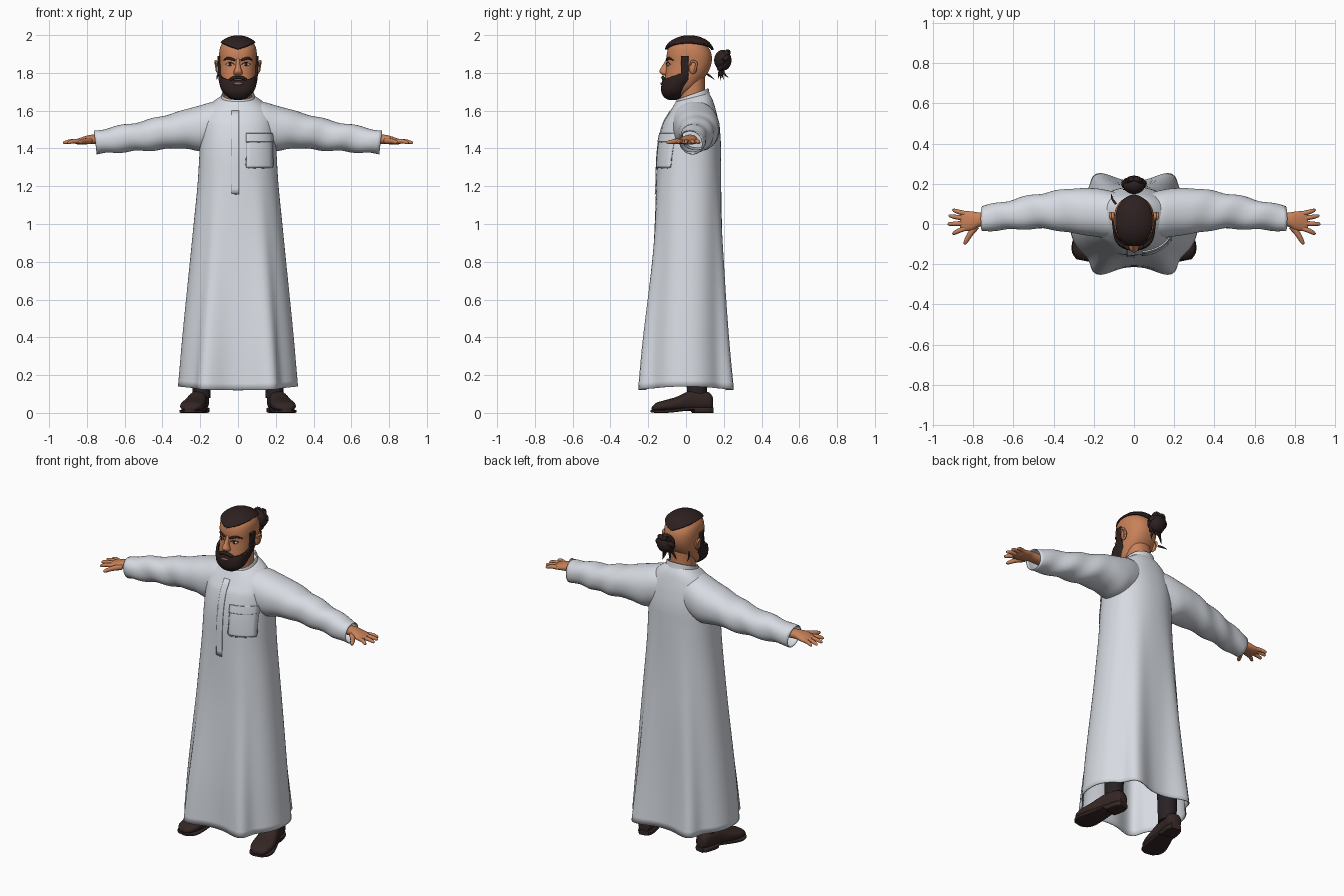
import bpy, bmesh, math
from mathutils import Vector
from mathutils.bvhtree import BVHTree

cube = bpy.data.objects.get("Cube")
if cube:
    bpy.data.objects.remove(cube, do_unlink=True)


def material(name, r, g, b):
    m = bpy.data.materials.new(name)
    m.use_nodes = True
    m.diffuse_color = (r, g, b, 1)
    node = m.node_tree.nodes["Principled BSDF"]
    node.inputs["Base Color"].default_value = (r, g, b, 1)
    node.inputs["Roughness"].default_value = 0.8
    return m


CLOTH = material("robe white", .68, .71, .76)
SEAM = material("seam grey", .25, .26, .29)
SKIN = material("warm skin", .58, .22, .1)
HAIR = material("dark brown hair", .026, .015, .014)
SHOE = material("brown leather", .034, .02, .018)
SOCK = material("dark trousers", .022, .016, .018)
WHITE = material("eye white", .7, .68, .65)
IRIS = material("dark iris", .03, .015, .01)
LIP = material("lips", .3, .12, .1)


def clamp(v):
    return max(0, min(1, v))


def smooth_rows(rows, steps):
    # Catmull-Rom interpolation through rows of any width
    out = []
    last = len(rows) - 1
    for i in range(last):
        a, b, c, d = (rows[max(0, min(last, i + k))] for k in (-1, 0, 1, 2))
        for s in range(steps):
            t = s / steps
            out.append([q + t * (r - p + t * (2 * p - 5 * q + 4 * r - e + t * (3 * q - 3 * r + e - p))) / 2
                        for p, q, r, e in zip(a, b, c, d)])
    return out + [list(rows[-1])]


def finish(name, bm, mat, thick=0, offset=-1):
    bmesh.ops.recalc_face_normals(bm, faces=bm.faces)
    mesh = bpy.data.meshes.new(name)
    bm.to_mesh(mesh)
    bm.free()
    mesh.materials.append(mat)
    mesh.shade_smooth()
    mesh.set_sharp_from_angle(angle=math.radians(50))
    ob = bpy.data.objects.new(name, mesh)
    bpy.context.collection.objects.link(ob)
    if thick:
        mod = ob.modifiers.new("thickness", "SOLIDIFY")
        mod.thickness, mod.offset = thick, offset
    return ob


def loft(name, mat, rows, place=None, n=48, p=2.2, steps=4, ends=(True, True), thick=0, windows=()):
    # rows hold: position along the axis, then low and high limits across it
    place = place or (lambda u, v, t, a: (u, v, t))
    bm = bmesh.new()
    rings = []
    for t, u0, u1, v0, v1 in smooth_rows(rows, steps):
        ring = []
        for i in range(n):
            a = math.tau * (i + .5) / n
            c, s = math.cos(a), math.sin(a)
            u = (u0 + u1) / 2 + (u1 - u0) / 2 * math.copysign(abs(c) ** (2 / p), c)
            v = (v0 + v1) / 2 + (v1 - v0) / 2 * math.copysign(abs(s) ** (2 / p), s)
            ring.append(bm.verts.new(place(u, v, t, a)))
        rings.append(ring)
    for r, q in zip(rings, rings[1:]):
        for i in range(n):
            bm.faces.new((r[i], r[(i + 1) % n], q[(i + 1) % n], q[i]))
    for end, ring in zip(ends, (rings[0], rings[-1])):
        if end:
            bm.faces.new(ring)
    # each window is a convex opening bounded by planes
    for planes in windows:
        planes = [(Vector(co), Vector(no)) for co, no in planes]
        for co, no in planes:
            geom = bm.verts[:] + bm.edges[:] + bm.faces[:]
            bmesh.ops.bisect_plane(bm, geom=geom, plane_co=co, plane_no=no, dist=1e-5)
        gone = [f for f in bm.faces
                if all((f.calc_center_median() - co).dot(no) > 0 for co, no in planes)]
        bmesh.ops.delete(bm, geom=gone, context="FACES")
    return finish(name, bm, mat, thick)


def sym(rows):
    return [(z, -w, w, f, b) for z, w, f, b in rows]


def strand(name, mat, points, steps=5):
    # round tapered tube through (x, y, z, radius)
    pts = smooth_rows(points, steps)
    cu = bpy.data.curves.new(name, "CURVE")
    cu.dimensions = "3D"
    cu.bevel_depth, cu.bevel_resolution, cu.use_fill_caps = 1, 3, True
    sp = cu.splines.new("POLY")
    sp.points.add(len(pts) - 1)
    for q, (x, y, z, r) in zip(sp.points, pts):
        q.co, q.radius = (x, y, z, 1), r
    cu.materials.append(mat)
    ob = bpy.data.objects.new(name, cu)
    bpy.context.collection.objects.link(ob)
    bpy.ops.object.select_all(action="DESELECT")
    ob.select_set(True)
    bpy.context.view_layer.objects.active = ob
    bpy.ops.object.convert(target="MESH")


def blob(name, mat, centre, size):
    bm = bmesh.new()
    bmesh.ops.create_uvsphere(bm, u_segments=24, v_segments=16, radius=1)
    bmesh.ops.scale(bm, vec=size, verts=bm.verts)
    bmesh.ops.translate(bm, vec=centre, verts=bm.verts)
    return finish(name, bm, mat)


def front_of(ob):
    bm = bmesh.new()
    bm.from_mesh(ob.data)
    tree = BVHTree.FromBMesh(bm)
    bm.free()
    return lambda x, z: tree.ray_cast(Vector((x, -1, z)), Vector((0, 1, 0)))[0].y


# Robe body with hem folds and a collar opening sloping to the front
def drape(x, y, t, a):
    w = clamp((1.35 - t) / 1.22) ** 1.2
    ph = math.degrees(math.atan2(abs(math.sin(a)), abs(math.cos(a))))
    side = math.cos(a) ** 2
    k = 1 + w * (.24 * math.exp(-((ph - 63) / 13) ** 2) + .12 * side - .12)
    slope = .25 * clamp((t - 1.54) / .13) * (y - .035)
    return x * k, y * k, t + .02 * w ** 9 * side + slope


robe = loft("robe_body", CLOTH, sym([
    (.12, .318, -.243, .243), (.4, .295, -.225, .225), (.8, .255, -.185, .205),
    (1.0, .235, -.17, .195), (1.2, .215, -.16, .188), (1.36, .205, -.153, .185),
    (1.46, .2, -.14, .183), (1.54, .193, -.118, .172), (1.6, .172, -.09, .155),
    (1.64, .137, -.07, .14), (1.67, .095, -.055, .122)]),
    drape, n=96, p=2.3, steps=5, ends=(False, True), thick=.006)
chest = front_of(robe)

# Standing collar and neck
loft("collar", CLOTH, sym([(0, .102, -.067, .137), (.5, .091, -.055, .126), (1, .086, -.05, .12)]),
     lambda x, y, t, a: (x, y, 1.632 + .056 * t + (.22 + .13 * t) * (y - .035)),
     ends=(False, False), thick=.007)
loft("neck", SKIN, sym([(1.6, .075, -.035, .105), (1.7, .07, -.035, .1), (1.8, .07, -.03, .1)]))

# Front placket, chest pocket and its flap
for name, x0, x1, z0, z1, lift in (("placket", -.034, .004, 1.16, 1.6, 0),
                                   ("pocket", .045, .183, 1.3, 1.46, 0),
                                   ("pocket_flap", .042, .186, 1.435, 1.48, .004)):
    bm = bmesh.new()
    bmesh.ops.create_grid(bm, x_segments=8, y_segments=16, size=.5)
    for v in bm.verts:
        x, z = x0 + (v.co.x + .5) * (x1 - x0), z0 + (v.co.y + .5) * (z1 - z0)
        v.co = (x, chest(x, z) - lift - .001, z)
    finish(name, bm, CLOTH, .007, 0)


def stitch(name, pts):
    strand(name, SEAM, [(x, chest(x, z) - .004, z, .0018) for x, z in pts], 3)


stitch("pocket_seam", [(.044, 1.43), (.044, 1.36), (.045, 1.3), (.11, 1.298), (.182, 1.3), (.184, 1.36), (.184, 1.43)])
stitch("flap_seam", [(.044, 1.434), (.08, 1.433), (.115, 1.434)])
stitch("placket_seam_upper", [(-.035, 1.36), (-.035, 1.45)])
stitch("placket_seam_lower", [(-.035, 1.17), (-.035, 1.21)])
stitch("placket_base", [(-.034, 1.16), (.004, 1.158)])

for s, side in ((1, "left"), (-1, "right")):
    # Sleeve with soft wrinkles
    def sleeve(y, z, x, a):
        fold = .004 * math.sin(38 * x + 2 * a) * clamp((x - .25) * 6)
        return s * (x + .12 * (z - 1.43) * clamp((x - .5) * 4)), y + fold * math.cos(a), z + fold * math.sin(a)

    loft(side + "_sleeve", CLOTH, [
        (.08, -.07, .155, 1.42, 1.65), (.14, -.07, .17, 1.4, 1.645), (.2, -.062, .178, 1.385, 1.628),
        (.28, -.05, .178, 1.4, 1.606), (.36, -.035, .17, 1.398, 1.583), (.45, -.025, .155, 1.39, 1.558),
        (.55, -.025, .135, 1.385, 1.535), (.65, -.03, .11, 1.378, 1.515), (.755, -.035, .09, 1.37, 1.492)],
        sleeve, ends=(False, False), thick=.005)

    # Hand
    loft(side + "_palm", SKIN, [
        (.7, -.01, .06, 1.42, 1.47), (.77, -.014, .058, 1.423, 1.473), (.8, -.03, .062, 1.422, 1.468),
        (.84, -.036, .065, 1.42, 1.455), (.865, -.03, .06, 1.426, 1.446)],
        lambda y, z, x, a: (s * x, y, z), n=24)
    fingers = (("little", .052, .904, .068), ("ring", .028, .922, .04),
               ("middle", .003, .927, 0), ("index", -.022, .904, -.046))
    for name, y0, x1, y1 in fingers:
        strand(f"{side}_{name}_finger", SKIN, [
            (s * .84, y0, 1.438, .0125), (s * (.84 + x1) / 2, (y0 + y1) / 2, 1.438, .0115),
            (s * (x1 - .008), y1, 1.431, .0085), (s * x1, y1, 1.429, .003)])
    strand(side + "_thumb", SKIN, [
        (s * .785, -.01, 1.44, .018), (s * .815, -.05, 1.438, .014),
        (s * .838, -.09, 1.432, .01), (s * .843, -.102, 1.43, .003)])

    # Shoe pointing slightly outward, with sole, heel and trouser leg
    def shoe(u, v, t, a):
        return s * (.19 + .2 * t + .98 * u), .137 - .98 * t + .2 * u, v

    loft(side + "_shoe", SHOE, [
        (0, -.03, .03, .02, .09), (.02, -.042, .042, .015, .11), (.08, -.046, .046, .012, .118),
        (.13, -.05, .05, .01, .112), (.19, -.06, .062, .01, .085), (.25, -.062, .066, .01, .068),
        (.295, -.052, .055, .01, .055), (.32, -.025, .03, .012, .035)], shoe, n=32, p=2.4)
    loft(side + "_sole", SHOE, [
        (-.003, -.03, .03, 0, .03), (.03, -.046, .046, 0, .03), (.1, -.047, .047, 0, .03),
        (.105, -.047, .047, .016, .032), (.17, -.056, .058, .008, .026), (.25, -.066, .07, 0, .018),
        (.3, -.056, .058, 0, .016), (.325, -.028, .032, .003, .016)], shoe, n=32, p=5, steps=3)
    loft(side + "_trouser_leg", SOCK, [
        (.08, .145, .24, .005, .11), (.25, .14, .245, 0, .115), (.5, .12, .24, -.01, .12)],
        lambda x, y, z, a: (s * x, y, z), n=24)

# Head
head = loft("head", SKIN, sym([
    (1.665, .03, -.09, -.04), (1.685, .06, -.105, 0), (1.72, .08, -.113, .05), (1.76, .09, -.113, .085),
    (1.8, .095, -.108, .115), (1.85, .098, -.102, .135), (1.9, .1, -.102, .135), (1.94, .093, -.09, .115),
    (1.97, .07, -.06, .085), (1.985, .04, -.025, .05)]), p=2.3)
face = front_of(head)
loft("nose", SKIN, sym([
    (1.785, .01, -.12, -.09), (1.795, .023, -.133, -.09), (1.81, .022, -.141, -.09),
    (1.83, .014, -.131, -.09), (1.855, .011, -.115, -.085), (1.875, .009, -.104, -.08)]), n=24)

# Swept back hair with a peaked hairline and openings for the ears
hairline = [[((0, -.035, 0), (0, -1, .12)), ((0, 0, 1.925), (s * .4, 0, -1)), ((0, 0, 0), (s, 0, 0))]
            for s in (1, -1)]
loft("hair", HAIR, sym([
    (1.735, .07, -.08, .112), (1.78, .098, -.1, .135), (1.85, .111, -.11, .152), (1.9, .115, -.112, .155),
    (1.94, .107, -.107, .14), (1.97, .085, -.08, .115), (1.99, .05, -.04, .075), (1.999, .012, 0, .035)]),
    n=64, thick=.014, ends=(False, True),
    windows=hairline + [[((0, .062, 0), (0, -1, 0)), ((0, 0, 1.855), (0, 0, -1))]])

# Full beard with sideburns
beard = loft("beard", HAIR, sym([
    (1.656, .02, -.09, -.045), (1.67, .052, -.115, -.02), (1.7, .083, -.131, 0), (1.74, .098, -.13, .03),
    (1.775, .104, -.122, .06), (1.81, .106, -.116, .09), (1.85, .108, -.11, .12), (1.89, .109, -.108, .13)]),
    n=64, p=2.3, thick=.012, ends=(True, False),
    windows=[[((0, -.12, 1.765), (0, -.35, 1)), ((0, -.026, 0), (0, -1, 0))],
             [((0, .014, 0), (0, 1, 0)), ((0, 0, 1.74), (0, 0, 1))]])
jaw = front_of(beard)
blob("mouth", LIP, (0, jaw(0, 1.743), 1.743), (.026, .006, .007))

for s, side in ((1, "left"), (-1, "right")):
    strand(side + "_moustache", HAIR, [
        (0, -.122, 1.776, .008), (s * .022, -.121, 1.774, .01),
        (s * .042, -.112, 1.76, .009), (s * .052, -.106, 1.738, .004)])
    # Eyes, lids and brows
    ex, ez = s * .042, 1.845
    ey = face(ex, ez)
    blob(side + "_eye", WHITE, (ex, ey + .001, ez), (.019, .007, .009))
    blob(side + "_iris", IRIS, (ex, ey - .004, ez), (.008, .004, .008))
    strand(side + "_upper_lid", HAIR, [
        (s * x, face(s * x, z) - .004, z, r)
        for x, z, r in ((.02, 1.845, .001), (.032, 1.853, .0025), (.05, 1.854, .0025), (.065, 1.846, .001))])
    strand(side + "_eyebrow", HAIR, [
        (s * x, face(s * x, z) - .001, z, r)
        for x, z, r in ((.014, 1.866, .004), (.03, 1.872, .0075), (.055, 1.878, .0065), (.078, 1.866, .002))])
    # Ears
    blob(side + "_ear", SKIN, (s * .105, .037, 1.828), (.012, .022, .034))
    strand(side + "_ear_rim", SKIN, [
        (s * .112, .022, 1.84, .004), (s * .117, .032, 1.862, .006),
        (s * .118, .055, 1.85, .006), (s * .112, .045, 1.805, .005)])

# Hair bun, wound coils and loose ends
blob("hair_bun", HAIR, (0, .195, 1.867), (.055, .046, .055))
for i in range(3):
    tilt = math.pi * i / 3
    coil = []
    for k in range(13):
        a = math.tau * k / 12
        u, w = .05 * math.cos(a), .022 * math.sin(a)
        coil.append((u * math.cos(tilt) - w * math.sin(tilt), .2 + .022 * math.sin(a + i),
                     1.867 + u * math.sin(tilt) + w * math.cos(tilt), .014))
    strand(f"bun_coil_{i + 1}", HAIR, coil, 3)
for i, (x, y, z) in enumerate(((-.03, .2, 1.765), (.005, .225, 1.775), (.03, .185, 1.76), (-.055, .17, 1.77))):
    strand(f"loose_strand_{i + 1}", HAIR, [
        (x * .5, .185, 1.83, .009), (x * .8, (y + .18) / 2, 1.795, .006), (x, y, z, .001)])
strand("loose_side_strand", HAIR, [(-.09, .1, 1.8, .006), (-.108, .125, 1.785, .005), (-.112, .15, 1.765, .001)])
